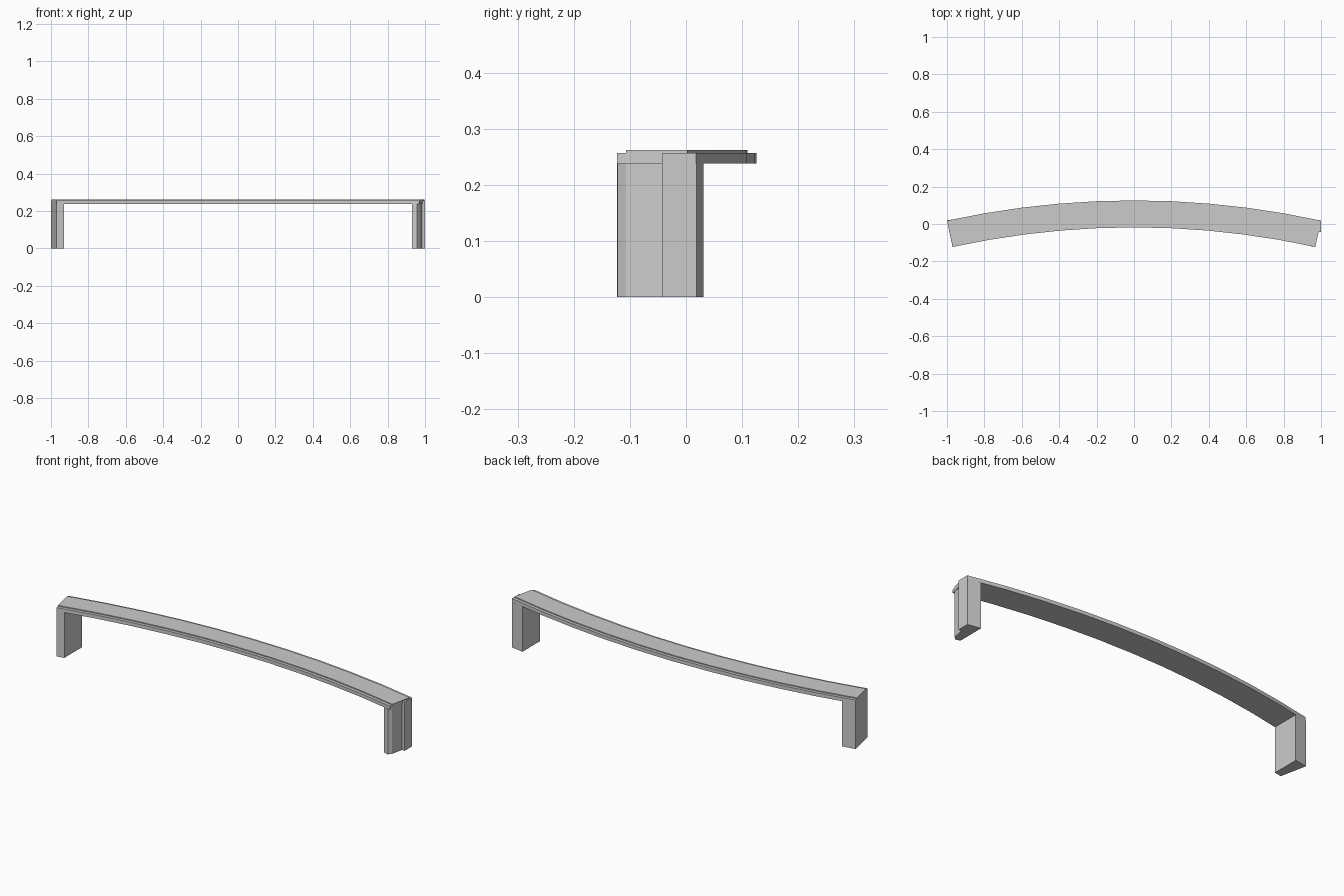
import bpy, bmesh, math

cube = bpy.data.objects.get("Cube")
if cube:
    bpy.data.objects.remove(cube, do_unlink=True)

grey = bpy.data.materials.new("plain_grey")
grey.use_nodes = True
grey.diffuse_color = (0.6, 0.6, 0.6, 1)
grey.node_tree.nodes["Principled BSDF"].inputs["Base Color"].default_value = (0.6, 0.6, 0.6, 1)

RADIUS = 4.68            # back edge of the curved top
CENTRE_Y = 0.126 - RADIUS
HALF_ANGLE = math.asin(1 / RADIUS)
SEGMENTS = 10
DEPTH = 0.144
SLAB_BOTTOM, SLAB_TOP, PANEL_TOP = 0.238, 0.257, 0.262


def finish(name, bm):
    bmesh.ops.recalc_face_normals(bm, faces=bm.faces)
    mesh = bpy.data.meshes.new(name)
    bm.to_mesh(mesh)
    bm.free()
    mesh.materials.append(grey)
    obj = bpy.data.objects.new(name, mesh)
    bpy.context.collection.objects.link(obj)
    return obj


def arc_sweep(name, profile):
    """Sweep a closed (inset from back, z) profile along the arc."""
    bm = bmesh.new()
    rings = []
    for i in range(SEGMENTS + 1):
        a = HALF_ANGLE * (2 * i / SEGMENTS - 1)
        rings.append([bm.verts.new(((RADIUS - d) * math.sin(a),
                                    CENTRE_Y + (RADIUS - d) * math.cos(a), z))
                      for d, z in profile])
    n = len(profile)
    for r0, r1 in zip(rings, rings[1:]):
        for j in range(n):
            k = (j + 1) % n
            bm.faces.new((r0[j], r0[k], r1[k], r1[j]))
    bm.faces.new(rings[0])
    bm.faces.new(rings[-1])
    return finish(name, bm)


def prism(name, outline, z0, z1):
    """Extrude a plan outline upward."""
    bm = bmesh.new()
    base = bm.faces.new([bm.verts.new((x, y, z0)) for x, y in outline])
    top = bmesh.ops.extrude_face_region(bm, geom=[base])["geom"]
    bmesh.ops.translate(bm, vec=(0, 0, z1 - z0),
                        verts=[v for v in top if isinstance(v, bmesh.types.BMVert)])
    return finish(name, bm)


# Curved top with a thin raised panel set in from its long edges
step = 0.016
arc_sweep("curved_top", [
    (0, SLAB_BOTTOM), (0, SLAB_TOP), (step, SLAB_TOP), (step, PANEL_TOP),
    (DEPTH - step, PANEL_TOP), (DEPTH - step, SLAB_TOP),
    (DEPTH, SLAB_TOP), (DEPTH, SLAB_BOTTOM)])

# Right leg: plain tapered block
prism("right_leg", [(-0.93, -0.115), (-0.93, 0.031), (-1, 0.019), (-0.97, -0.123)],
      0, SLAB_BOTTOM)

# Left leg: front outer corner cut off
prism("left_leg", [(0.93, -0.115), (0.957, -0.122), (0.97, -0.107), (0.984, -0.043),
                   (0.998, 0.019), (0.93, 0.031)], 0, SLAB_BOTTOM)

# Thin pad on the outside of the left leg, running up to the top
prism("left_leg_pad", [(0.984, -0.043), (1, -0.043), (1, 0.018), (0.996, 0.018)],
      0, SLAB_TOP)
